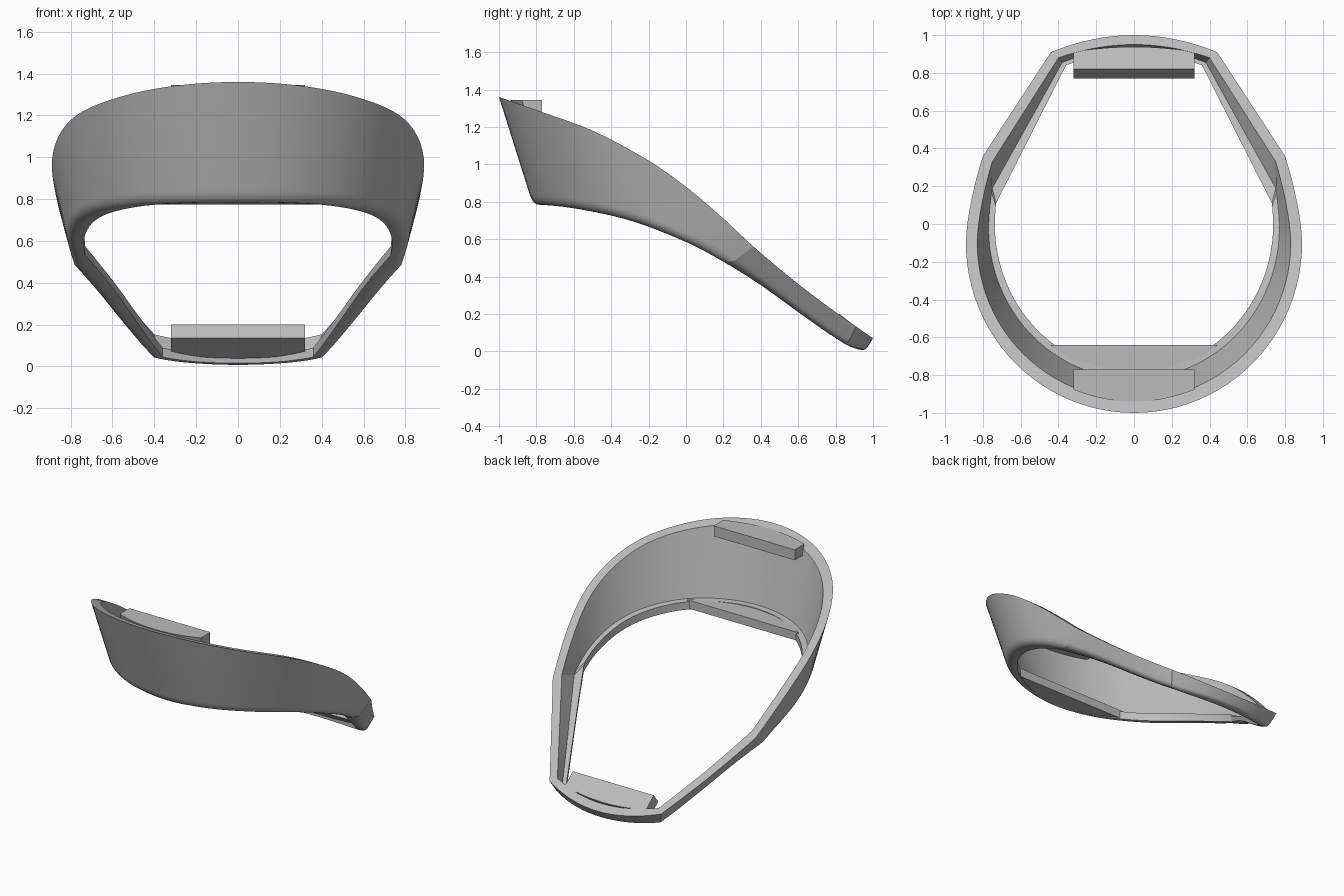
import bpy
import bmesh
import math
from mathutils import Vector

cube = bpy.data.objects.get("Cube")
if cube:
    bpy.data.objects.remove(cube, do_unlink=True)

GREY = (0.5, 0.5, 0.5, 1.0)
mat = bpy.data.materials.new("plain grey")
mat.use_nodes = True
mat.diffuse_color = GREY
mat.node_tree.nodes["Principled BSDF"].inputs["Base Color"].default_value = GREY


def curve_at(points, y):
    """Smooth (Catmull-Rom) height lookup along y."""
    if y <= points[0][0]:
        return points[0][1]
    for i in range(len(points) - 1):
        (y0, z0), (y1, z1) = points[i], points[i + 1]
        if y <= y1:
            def slope(k):
                a, b = points[max(k - 1, 0)], points[min(k + 1, len(points) - 1)]
                return (b[1] - a[1]) / (b[0] - a[0])
            h = y1 - y0
            t = (y - y0) / h
            return ((1 + 2 * t) * (1 - t) ** 2 * z0 + t * (1 - t) ** 2 * h * slope(i)
                    + t * t * (3 - 2 * t) * z1 + t * t * (t - 1) * h * slope(i + 1))
    return points[-1][1]


# Side-view heights of the rim and of the underside
RIM = [(-1, 1.36), (-0.8, 1.29), (-0.5, 1.18), (-0.2, 1.02), (0, 0.88),
       (0.2, 0.71), (0.36, 0.56), (0.6, 0.36), (0.8, 0.21), (1, 0.07)]
UNDER = [(-0.83, 0.79), (-0.6, 0.765), (-0.3, 0.70), (0, 0.585), (0.2, 0.48),
         (0.4, 0.355), (0.6, 0.21), (0.8, 0.07), (0.88, 0.025), (0.96, 0)]


def plan_path(rx, ry, cy, corner, back_corner, back_y):
    """Half outline: elliptical front, bowed flank, straight flank, shallow back arc."""
    pts = []
    for i in range(24):
        a = math.pi / 2 * i / 24
        pts.append((rx * math.sin(a), cy - ry * math.cos(a)))
    for i in range(8):
        t = i / 8
        pts.append((rx + (corner[0] - rx) * t ** 1.6, cy + (corner[1] - cy) * t))
    for i in range(8):
        t = i / 8
        pts.append(tuple(Vector(corner).lerp(Vector(back_corner), t)))
    for i in range(9):
        x = back_corner[0] * (1 - i / 8)
        drop = (x / back_corner[0]) ** 2
        pts.append((x, back_y + (back_corner[1] - back_y) * drop))
    return pts


rim_outer = plan_path(0.89, 0.90, -0.10, (0.80, 0.36), (0.44, 0.91), 1.0)
rim_inner = plan_path(0.83, 0.83, -0.10, (0.75, 0.33), (0.40, 0.88), 0.95)
base_outer = plan_path(0.81, 0.79, -0.03, (0.775, 0.23), (0.405, 0.86), 0.957)
base_inner = plan_path(0.77, 0.80, -0.02, (0.75, 0.19), (0.38, 0.855), 0.93)
lip_edge = plan_path(0.737, 0.78, 0.0, (0.73, 0.11), (0.36, 0.84), 0.905)


def finish(name, bm):
    bmesh.ops.recalc_face_normals(bm, faces=bm.faces)
    mesh = bpy.data.meshes.new(name)
    bm.to_mesh(mesh)
    bm.free()
    mesh.materials.append(mat)
    obj = bpy.data.objects.new(name, mesh)
    bpy.context.collection.objects.link(obj)
    bpy.ops.object.select_all(action='DESELECT')
    obj.select_set(True)
    bpy.context.view_layer.objects.active = obj
    bpy.ops.object.shade_smooth_by_angle(angle=math.radians(14))
    return obj


def loft(bm, sections, caps):
    rings = [[bm.verts.new(p) for p in s] for s in sections]
    n = len(rings[0])
    for a, b in zip(rings, rings[1:]):
        for k in range(n):
            bm.faces.new((a[k], a[(k + 1) % n], b[(k + 1) % n], b[k]))
    if caps:
        bm.faces.new(rings[0])
        bm.faces.new(rings[-1])


# Frame: drafted wall with a rounded lower edge and an inward lip
sections = []
for to, ti, bo, bi, le in zip(rim_outer, rim_inner, base_outer, base_inner, lip_edge):
    top = Vector((*to, curve_at(RIM, to[1])))
    inner_top = Vector((*ti, curve_at(RIM, ti[1])))
    base = Vector((*bo, curve_at(UNDER, bo[1])))
    lip_low = Vector((*le, curve_at(UNDER, le[1])))
    thick = min(0.055, 0.45 * (top.z - base.z))
    lip_high = lip_low + Vector((0, 0, thick))
    wall_foot = Vector((*bi, curve_at(UNDER, bi[1]) + thick))
    radius = min(0.06, 0.3 * (top - base).length)
    start = base + (top - base).normalized() * radius
    end = base.lerp(lip_low, 0.7)
    ring = [top]
    for k in range(13):
        t = k / 12
        ring.append(start * (1 - t) ** 2 + base * 2 * t * (1 - t) + end * t * t)
    sections.append(ring + [lip_low, lip_high, wall_foot, inner_top])
bm = bmesh.new()
loft(bm, sections, False)
frame = finish("frame", bm)
mirror = frame.modifiers.new("mirror", 'MIRROR')
mirror.use_clip = True


def cross_bar(name, half, profile):
    """Bar across x whose y-z profile may change with x to follow the wall."""
    bm = bmesh.new()
    xs = [half * (i / 12 - 1) for i in range(25)]
    loft(bm, [[(x, y, z) for y, z in profile(x)] for x in xs], True)
    return finish(name, bm)


def front_arc(x, rx, ry, cy):
    return cy - ry * math.sqrt(1 - (x / rx) ** 2)


def top_tab(x):
    y = front_arc(x, 0.84, 0.84, -0.10)
    return [(-0.77, 1.27), (-0.77, 1.345), (y, 1.345), (y + 0.02, 1.27)]


def lower_shelf(x):
    y = front_arc(x, 0.74, 0.80, 0.0)
    return [(-0.64, 0.775), (-0.64, 0.835), (y, 0.835), (y, 0.785)]


def back_tab(x):
    reach = 0.035 * (1 - (x / 0.32) ** 2)
    slide = Vector((0.8, -0.6)) * reach
    return [(0.77, 0.135), (0.82, 0.20),
            (0.91 + slide.x, 0.13 + slide.y), (0.87 + slide.x, 0.06 + slide.y)]


cross_bar("front_upper_tab", 0.32, top_tab)
cross_bar("front_lower_shelf", 0.44, lower_shelf)
cross_bar("back_tab", 0.32, back_tab)
